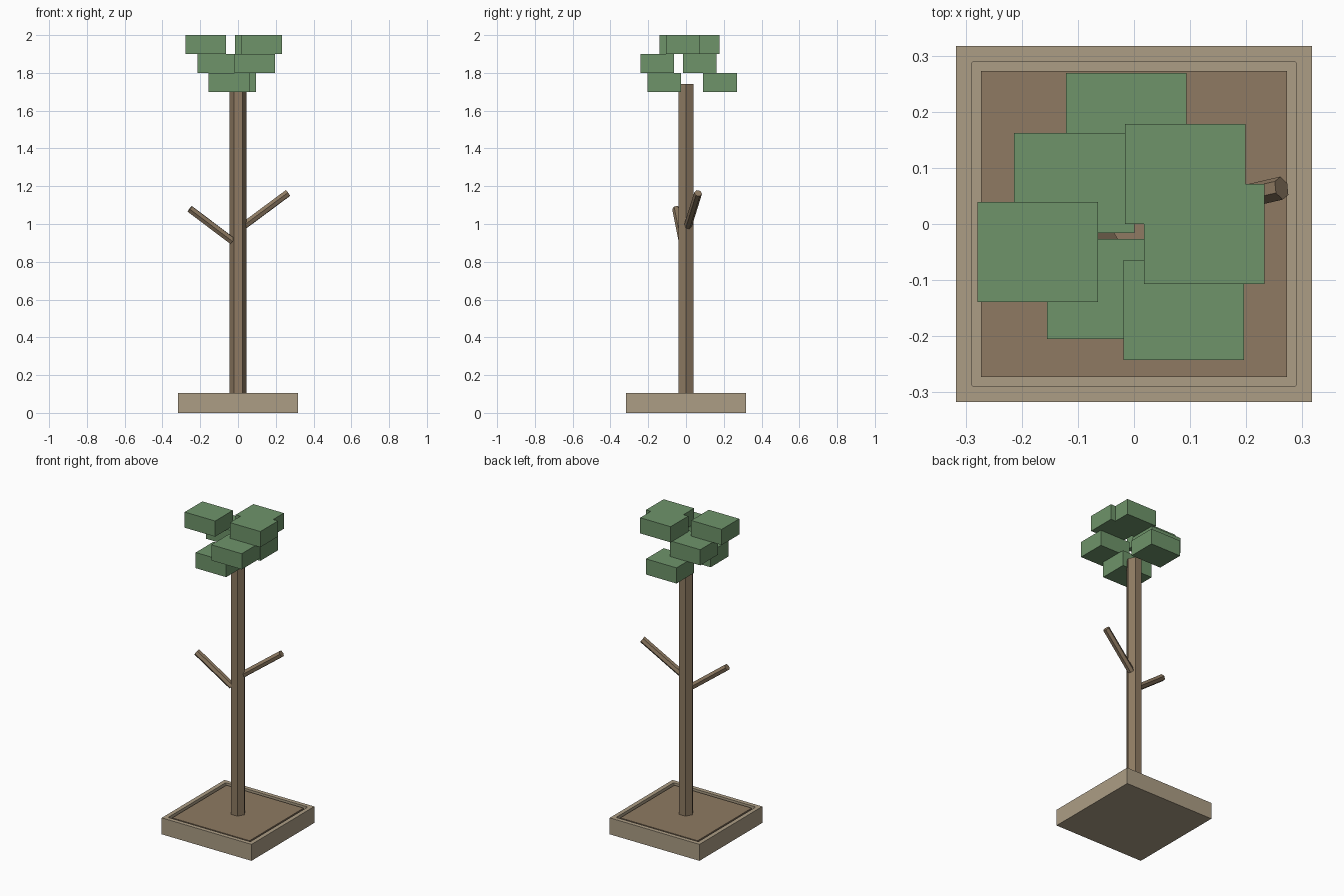
import bpy
from mathutils import Vector

cube = bpy.data.objects.get("Cube")
if cube:
    bpy.data.objects.remove(cube, do_unlink=True)


def material(name, rgb):
    linear = [((c / 255 + 0.055) / 1.055) ** 2.4 for c in rgb]
    mat = bpy.data.materials.new(name)
    mat.use_nodes = True
    mat.diffuse_color = (*linear, 1)
    mat.node_tree.nodes["Principled BSDF"].inputs["Base Color"].default_value = (*linear, 1)
    return mat


BARK = material("bark brown", (142, 122, 98))
PLANTER = material("planter tan", (172, 157, 133))
LEAF = material("leaf green", (110, 148, 106))


def finish(name, mat):
    obj = bpy.context.object
    obj.name = name
    obj.data.materials.clear()
    obj.data.materials.append(mat)
    return obj


def box(name, low, high, mat):
    low, high = Vector(low), Vector(high)
    bpy.ops.mesh.primitive_cube_add(size=1, location=(low + high) / 2)
    obj = bpy.context.object
    obj.scale = high - low
    bpy.ops.object.transform_apply(location=False, rotation=False)
    return finish(name, mat)


def limb(name, start, end, radius, mat, turn=0):
    # Six-sided post between two points
    start, end = Vector(start), Vector(end)
    axis = end - start
    bpy.ops.mesh.primitive_cylinder_add(vertices=6, radius=radius, depth=axis.length,
                                        location=(start + end) / 2)
    obj = bpy.context.object
    spin = Vector((0, 0, 1)).rotation_difference(axis).to_matrix().to_4x4()
    obj.rotation_euler = spin.to_euler()
    if turn:
        obj.rotation_euler.rotate_axis('Z', turn)
    return finish(name, mat)


# Square planter with a recess whose upright corners are slightly rounded
RIM, RECESS, SOIL, TOP = 0.317, 0.29, 0.273, 0.105
planter = box("planter", (-RIM, -RIM, 0), (RIM, RIM, TOP), PLANTER)
cutter = box("planter_cutter", (-RECESS, -RECESS, 0.05), (RECESS, RECESS, 0.2), PLANTER)
weights = cutter.data.attributes.new("bevel_weight_edge", 'FLOAT', 'EDGE')
for edge in cutter.data.edges:
    a, b = (cutter.data.vertices[i].co for i in edge.vertices)
    weights.data[edge.index].value = float((a - b).xy.length < 0.001)
bevel = cutter.modifiers.new("round_corners", 'BEVEL')
bevel.limit_method = 'WEIGHT'
bevel.width = 0.006
bevel.segments = 2
cut = planter.modifiers.new("recess", 'BOOLEAN')
cut.operation = 'DIFFERENCE'
cut.object = cutter
bpy.context.view_layer.objects.active = planter
bpy.ops.object.modifier_apply(modifier="recess")
bpy.data.objects.remove(cutter, do_unlink=True)

# Raised bed of soil inside the recess
box("soil", (-SOIL, -SOIL, 0.05), (SOIL, SOIL, 0.1), BARK)

# Trunk with corners towards the sides, and two bare branches
limb("trunk", (0, 0, 0.08), (0, 0, 1.74), 0.045, BARK, turn=0.5236)
limb("left_branch", (0.03, 0.01, 0.99), (0.263, 0.064, 1.163), 0.021, BARK)
limb("right_branch", (-0.03, -0.018, 0.91), (-0.255, -0.052, 1.08), 0.021, BARK)

# Leaf blocks: low corner of each, in three layers
LEAF_SIZE = Vector((0.215, 0.178, 0.1))
corners = [
    (-0.121, 0.091, 1.7), (-0.155, -0.205, 1.7),
    (-0.214, -0.016, 1.8), (-0.019, -0.242, 1.8),
    (-0.279, -0.139, 1.9), (-0.016, 0, 1.9), (0.018, -0.107, 1.9),
]
for number, corner in enumerate(corners, 1):
    low = Vector(corner)
    box(f"leaf_block_{number}", low, low + LEAF_SIZE, LEAF)
